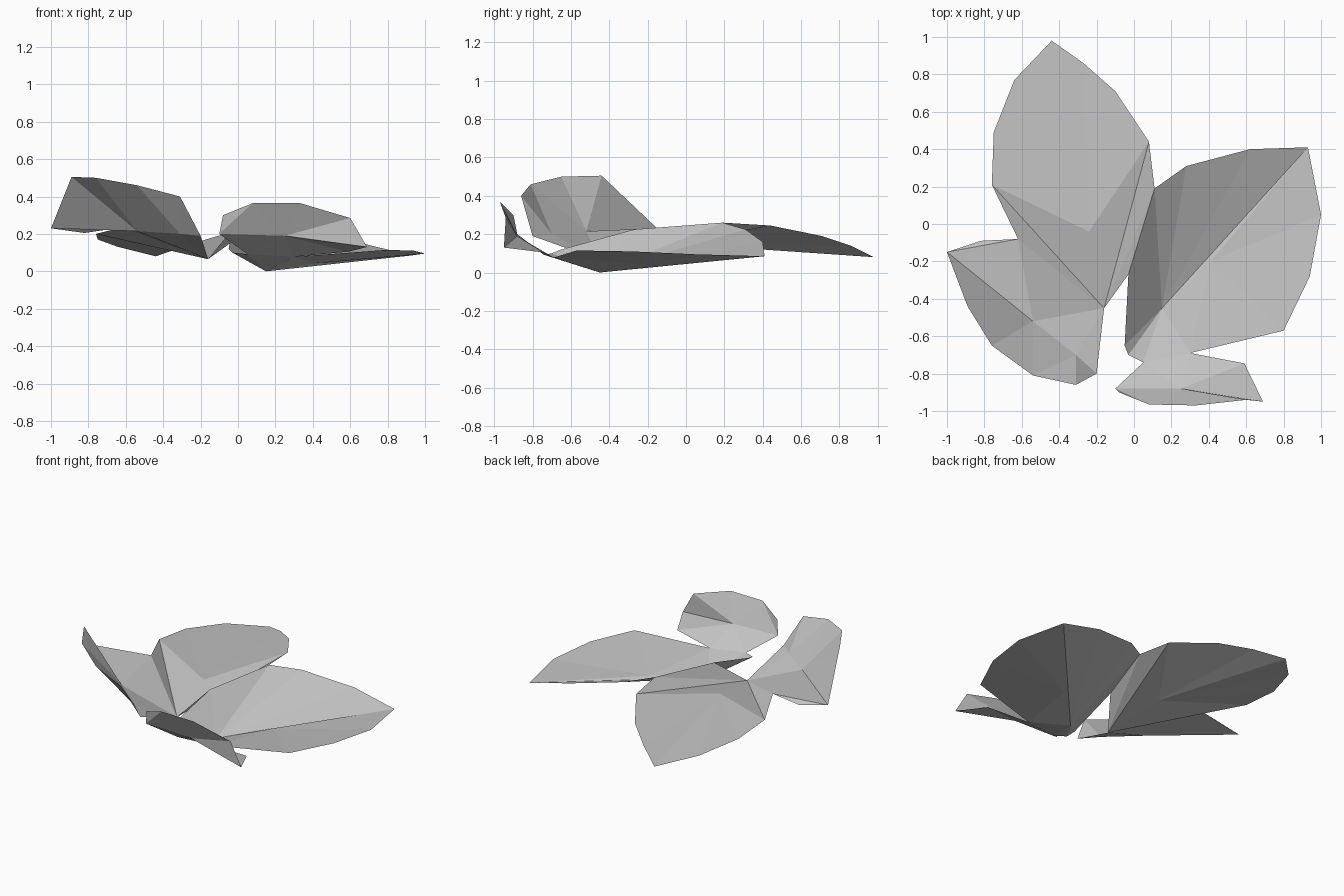
import bpy
import bmesh
from mathutils import Vector

cube = bpy.data.objects.get("Cube")
if cube:
    bpy.data.objects.remove(cube, do_unlink=True)

# One plain grey for all leaves
grey = bpy.data.materials.new("leaf_grey")
grey.use_nodes = True
colour = (0.55, 0.55, 0.55, 1.0)
grey.diffuse_color = colour
grey.node_tree.nodes["Principled BSDF"].inputs["Base Color"].default_value = colour


def bridge(fold, rim):
    """Triangulate the sheet between a fold line and a rim line, shortest diagonal first."""
    triangles = []
    i = j = 0
    while i < len(fold) - 1 or j < len(rim) - 1:
        along_fold = (fold[i + 1] - rim[j]).length if i < len(fold) - 1 else float("inf")
        along_rim = (rim[j + 1] - fold[i]).length if j < len(rim) - 1 else float("inf")
        if along_rim <= along_fold:
            triangles.append((fold[i], rim[j], rim[j + 1]))
            j += 1
        else:
            triangles.append((fold[i], rim[j], fold[i + 1]))
            i += 1
    return triangles


def make_leaf(name, *panels):
    """Join several fold-to-rim panels into one flat shaded leaf whose faces look up."""
    bm = bmesh.new()
    corners = {}
    for fold, rim in panels:
        for triangle in bridge(fold, rim):
            a, b, c = triangle
            normal = (b - a).cross(c - a)
            if normal.length < 1e-6:
                continue
            if normal.z < 0:
                triangle = (a, c, b)
            verts = []
            for point in triangle:
                key = tuple(point)
                if key not in corners:
                    corners[key] = bm.verts.new(point)
                verts.append(corners[key])
            if not bm.faces.get(verts):
                bm.faces.new(verts)
    mesh = bpy.data.meshes.new(name)
    bm.to_mesh(mesh)
    bm.free()
    mesh.materials.append(grey)
    leaf = bpy.data.objects.new(name, mesh)
    bpy.context.collection.objects.link(leaf)
    return leaf


def path(*points):
    return [Vector(p) for p in points]


# Corners shared by neighbouring leaves
root, = path((-.16, -.45, .065))
left_joint, = path((-.62, -.08, .235))
gap_low, gap_high = path((-.03, -.27, .225), (.11, .19, .26))
front_joints = path((.05, -.74, .092), (.3, -.69, .078))

# Back leaf: shallow bowl with a raised wing on each side
back_heart = path((-.24, -.04, .15))
back_rim = path((-.76, .21, .2), (-.75, .49, .17), (-.64, .77, .13), (-.44, .98, .08),
                (-.27, .86, .14), (-.1, .71, .19), (.08, .44, .245))
make_leaf("back_leaf",
          (back_heart, [root] + back_rim + [root]),
          ([root], [gap_low, gap_high, back_rim[-1]]),
          ([root], [back_rim[0], left_joint]))

# Right leaf: valley fold with a tall outer flap
side_fold = path((-1, -.15, .23), (-.54, -.52, .215), (-.31, -.7, .2))
side_rim = path((-.89, -.44, .505), (-.76, -.65, .5), (-.54, -.81, .46),
                (-.31, -.86, .4), (-.2, -.8, .19))
side_back = path((-.82, -.09, .205))
make_leaf("right_leaf",
          (side_fold, side_fold[:1] + side_rim),
          (side_fold + side_rim[-1:], side_fold[:1] + side_back + [left_joint, root]))

# Left leaf: steep inner flank and a broad flat outer half
heart, rib = path((.15, -.45, 0), (.41, -.2, .042))
heel, toe = path((-.05, -.65, .12), (-.03, -.7, .1))
flank_rim = path((.28, .31, .225), (.62, .4, .16), (.93, .41, .085))
outer_rim = path((.8, -.57, .115), (.94, -.28, .11), (1, .05, .095))
make_leaf("left_leaf",
          ([heart], [heel, gap_low, gap_high] + flank_rim),
          ([heart, rib], [heel, toe] + front_joints + outer_rim + flank_rim[-1:]),
          ([heart], [rib, flank_rim[-1]]))

# Front leaf: small, folded sharply upward along its middle
front_fold = path((-.1, -.88, .2), (.25, -.88, .19))
front_tip = path((.69, -.95, .13))
front_rim = path((-.08, -.9, .3), (.08, -.965, .365), (.33, -.97, .365), (.6, -.94, .285))
front_back = path((.59, -.745, .105))
make_leaf("front_leaf",
          (front_fold, front_fold[:1] + front_rim + front_tip),
          (front_fold, front_fold[:1] + front_joints + front_back + front_tip))
